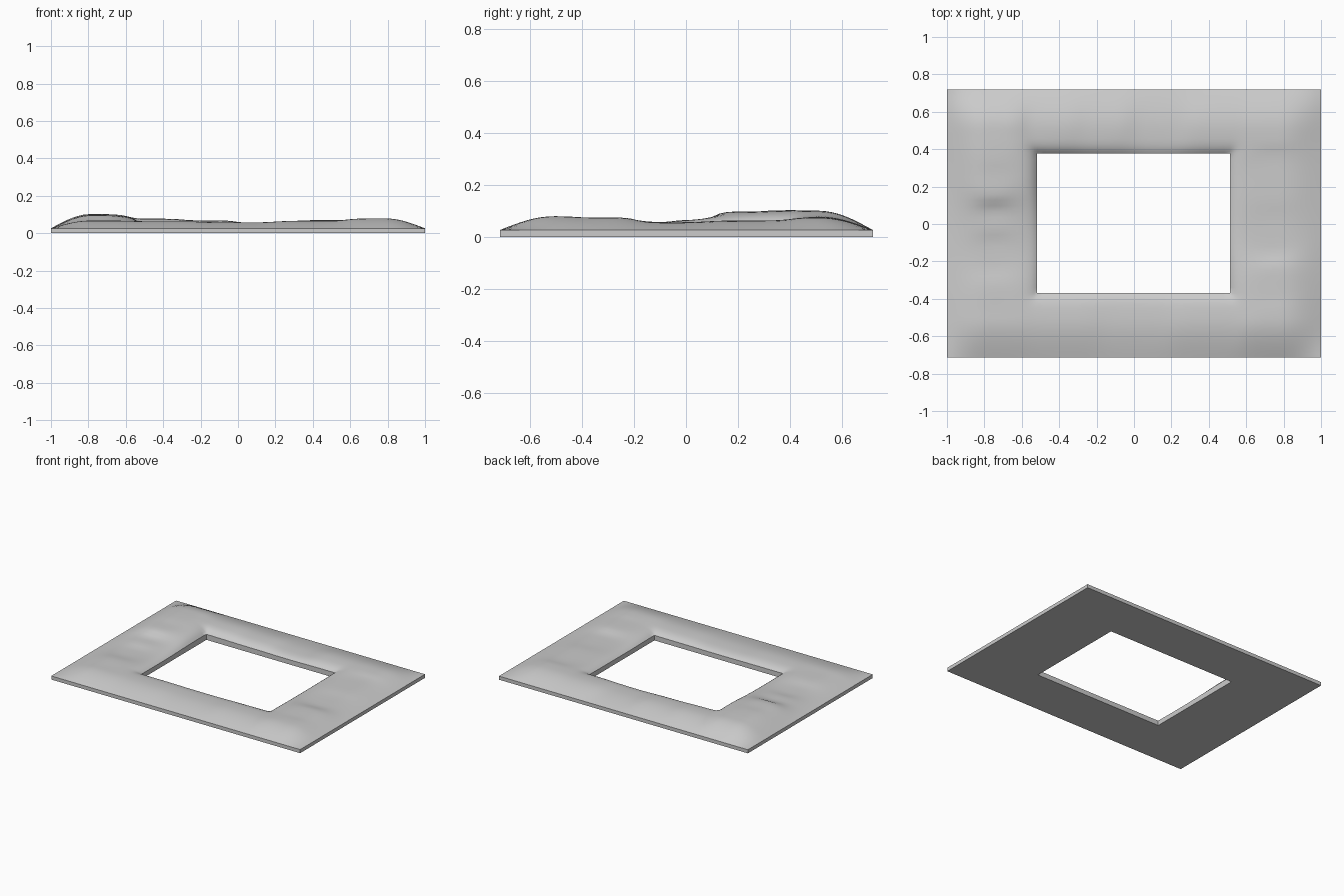
import bpy, bmesh, math

if "Cube" in bpy.data.objects:
    bpy.data.objects.remove(bpy.data.objects["Cube"])

# Outer rectangle and window opening
OX, OY0, OY1 = 1.0, -0.715, 0.718
HX0, HX1, HY0, HY1 = -0.518, 0.513, -0.37, 0.377
EDGE = 0.026

# Crest heights along the four sides: x, y, z
CRESTS = [
    (-.75, .40, .102), (-.75, .56, .10), (-.75, .20, .097), (-.75, .02, .064),
    (-.75, -.14, .052), (-.75, -.42, .066), (-.75, -.58, .068),
    (.75, -.55, .079), (.75, -.30, .074), (.75, -.08, .055), (.75, .25, .062), (.75, .55, .074),
    (-.45, .55, .078), (-.15, .55, .069), (.12, .55, .056), (.45, .55, .070),
    (-.40, -.55, .064), (0, -.55, .058), (.40, -.55, .066)]


def spaced(a, b, n):
    return [a + (b - a) * i / n for i in range(n)]


def height(x, y):
    # Blend the crest heights, then fall off to the outer and inner edges
    tot = acc = 0.0
    for cx, cy, cz in CRESTS:
        w = 1 / ((x - cx) ** 2 + (y - cy) ** 2 + 0.003) ** 2
        tot += w
        acc += w * cz
    crest = acc / tot - EDGE
    ease = lambda d: math.sin(math.pi / 2 * min(1, max(0, d) / 0.21))
    outer = ease(OX - abs(x)) * ease(min(y - OY0, OY1 - y))
    d = math.hypot(max(HX0 - x, x - HX1, 0), max(HY0 - y, y - HY1, 0))
    inner = 1 - 0.75 * math.exp(-d / 0.035)
    return EDGE + crest * outer * inner


# Grid lines, tighter beside the opening
xs = (spaced(-OX, HX0 - .08, 14) + spaced(HX0 - .08, HX0, 6) + spaced(HX0, HX1, 32)
      + spaced(HX1, HX1 + .08, 6) + spaced(HX1 + .08, OX, 14) + [OX])
ys = (spaced(OY0, HY0 - .08, 10) + spaced(HY0 - .08, HY0, 6) + spaced(HY0, HY1, 24)
      + spaced(HY1, HY1 + .08, 6) + spaced(HY1 + .08, OY1, 10) + [OY1])

# Padded top surface
bm = bmesh.new()
grid = [[bm.verts.new((x, y, height(x, y))) for y in ys] for x in xs]
for i in range(len(xs) - 1):
    for j in range(len(ys) - 1):
        mx, my = (xs[i] + xs[i + 1]) / 2, (ys[j] + ys[j + 1]) / 2
        if HX0 < mx < HX1 and HY0 < my < HY1:
            continue
        bm.faces.new((grid[i][j], grid[i + 1][j], grid[i + 1][j + 1], grid[i][j + 1]))
bmesh.ops.delete(bm, geom=[v for v in bm.verts if not v.link_faces], context='VERTS')

# Side walls and flat underside
top = bm.faces[:]
res = bmesh.ops.extrude_face_region(bm, geom=top, use_keep_orig=True)
for v in res['geom']:
    if isinstance(v, bmesh.types.BMVert):
        v.co.z = 0.0
bmesh.ops.recalc_face_normals(bm, faces=bm.faces)
mesh = bpy.data.meshes.new("padded_frame")
bm.to_mesh(mesh)
bm.free()
frame = bpy.data.objects.new("padded_frame", mesh)
bpy.context.collection.objects.link(frame)
bpy.context.view_layer.objects.active = frame
frame.select_set(True)
bpy.ops.object.shade_smooth_by_angle(angle=math.radians(40))
